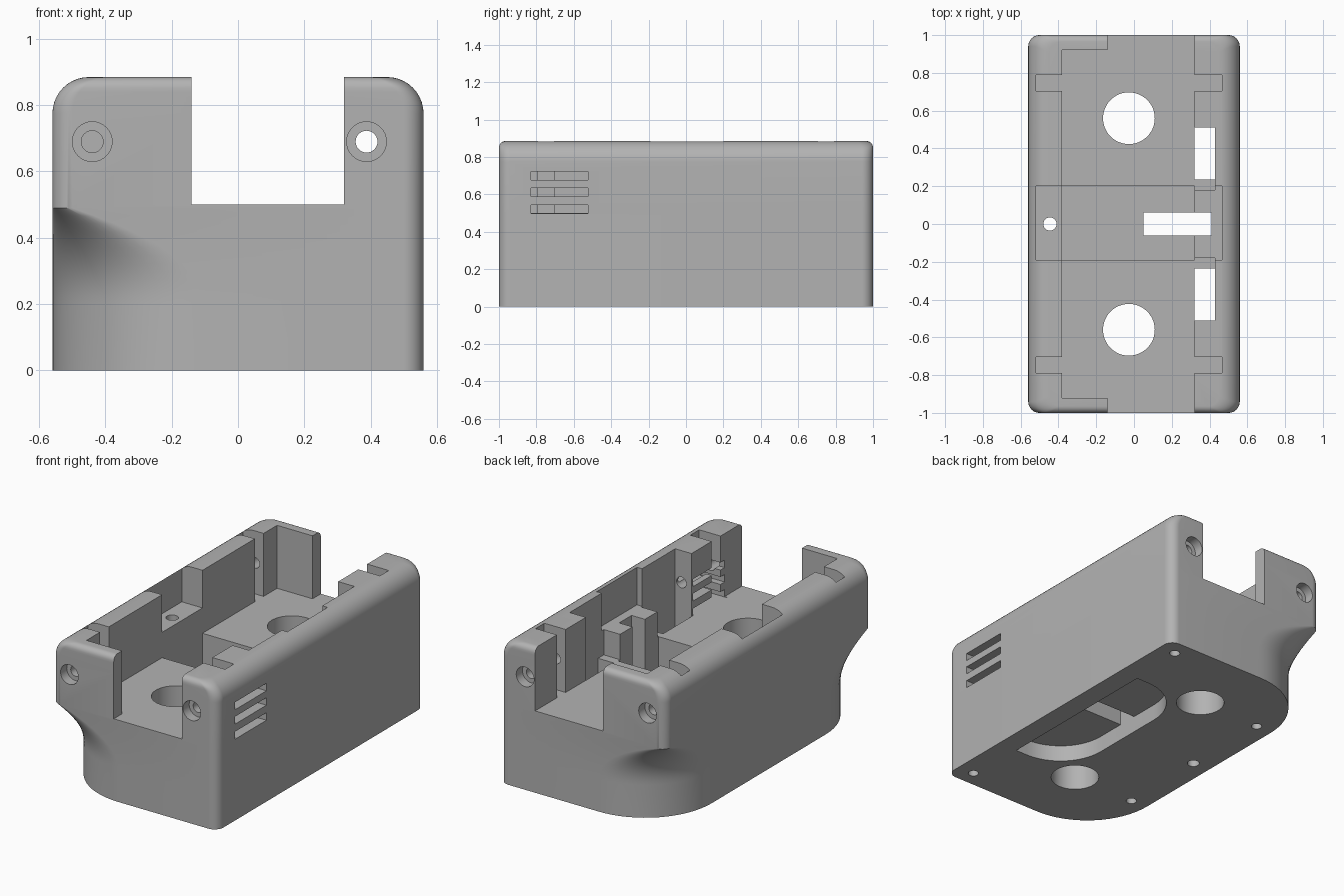
import bpy, bmesh, math
from mathutils import Matrix

if "Cube" in bpy.data.objects:
    bpy.data.objects.remove(bpy.data.objects["Cube"])

grey = bpy.data.materials.new("light grey plastic")
grey.diffuse_color = (0.45, 0.45, 0.45, 1)
grey.use_nodes = True
grey.node_tree.nodes["Principled BSDF"].inputs["Base Color"].default_value = grey.diffuse_color

HX, HY, TOP = 0.56, 1.0, 0.885
FLOOR = 0.50


def new_object(name, bm):
    bmesh.ops.recalc_face_normals(bm, faces=bm.faces)
    me = bpy.data.meshes.new(name)
    bm.to_mesh(me)
    bm.free()
    ob = bpy.data.objects.new(name, me)
    bpy.context.collection.objects.link(ob)
    me.materials.append(grey)
    return ob


def ring(z, left_r, ix=0.0, iy=0.0):
    """Rounded rectangle; the two left corners have their own radius."""
    pts = []
    n = 16
    for sx, sy, r, a0 in ((1, 1, 0.06, 0), (-1, 1, left_r, 90),
                          (-1, -1, left_r, 180), (1, -1, 0.06, 270)):
        cx, cy = sx * (HX - ix - r), sy * (HY - iy - r)
        for i in range(n + 1):
            a = math.radians(a0 + 90 * i / n)
            pts.append((cx + r * math.cos(a), cy + r * math.sin(a), z))
    return pts


# Body: narrow rounded foot, flared cove, square upper box, rounded top
rings = [ring(0, 0.45), ring(0.2, 0.45)]
for i in range(1, 13):
    t = i / 12
    rings.append(ring(0.2 + 0.29 * t, 0.45 - 0.39 * t ** 2.2))
for i in range(0, 11):
    a = math.radians(9 * i)
    z = TOP - 0.11 + 0.11 * math.sin(a)
    k = max(0.0, (z - (TOP - 0.035)) / 0.035)
    rings.append(ring(z, 0.06, 0.11 * (1 - math.cos(a)),
                      0.035 * (1 - math.sqrt(max(0, 1 - k * k)))))
bm = bmesh.new()
loops = [[bm.verts.new(p) for p in r] for r in rings]
for lo, hi in zip(loops, loops[1:]):
    for i in range(len(lo)):
        j = (i + 1) % len(lo)
        bm.faces.new((lo[i], lo[j], hi[j], hi[i]))
bm.faces.new(loops[0][::-1])
bm.faces.new(loops[-1])
body = new_object("housing", bm)

cutters = []


def cut_box(x0, x1, y0, y1, z0, z1):
    bm = bmesh.new()
    bmesh.ops.create_cube(bm, size=1)
    for v in bm.verts:
        v.co = ((x0 + x1) / 2 + v.co.x * (x1 - x0),
                (y0 + y1) / 2 + v.co.y * (y1 - y0),
                (z0 + z1) / 2 + v.co.z * (z1 - z0))
    cutters.append(new_object("cutter", bm))


def cut_cyl(x, y, z, r, length, axis="Z", seg=32):
    bm = bmesh.new()
    rot = Matrix.Rotation(math.pi / 2, 4, "X") if axis == "Y" else Matrix()
    bmesh.ops.create_cone(bm, cap_ends=True, segments=seg, radius1=r, radius2=r,
                          depth=length, matrix=Matrix.Translation((x, y, z)) @ rot)
    cutters.append(new_object("cutter", bm))


# Main cavity and the open channel through both ends
cut_box(-0.38, 0.32, -0.92, 0.92, FLOOR, 1.2)
cut_box(-0.14, 0.32, -1.2, 1.2, FLOOR, 1.2)
# Central pit, with shallow ledges in both side walls
cut_box(-0.38, 0.32, -0.19, 0.20, 0.2, 0.8)
cut_box(-0.52, 0.465, -0.19, 0.20, 0.655, 1.2)
# Slot through the pit floor and right ledge
cut_box(0.05, 0.41, -0.06, 0.06, 0.05, 1.2)

for s in (-1, 1):
    # Cross slots in the side walls
    ya, yb = sorted((s * 0.705, s * 0.79))
    cut_box(-0.52, 0.465, ya, yb, FLOOR, 1.2)
    # Right wall pockets, open to the underside
    ya, yb = sorted((s * 0.18, s * 0.51))
    cut_box(0.30, 0.43, ya, yb, FLOOR, 1.2)
    ya, yb = sorted((s * 0.235, s * 0.51))
    cut_box(0.32, 0.43, ya, yb, 0.05, 1.1)
    # Large round openings in the floor
    cut_cyl(-0.027, s * 0.56, 0.3, 0.137, 1.0, seg=48)
    # Counterbored end screws
    for x in (-0.44, 0.388):
        cut_cyl(x, s, 0.69, 0.06, 0.12, "Y")
    cut_cyl(-0.44, s * 0.9, 0.69, 0.033, 0.3, "Y")
    # Blind screw holes underneath
    cut_cyl(0.45, s * 0.9, 0, 0.03, 0.4, seg=24)
    cut_cyl(-0.45, s * 0.56, 0, 0.03, 0.4, seg=24)
# Long right screw passage and the left ledge hole
cut_cyl(0.388, 0, 0.69, 0.033, 2.4, "Y")
cut_cyl(-0.445, 0, 0.3, 0.035, 1.0, seg=24)

# Side vents
for z in (0.52, 0.612, 0.70):
    cut_box(0.30, 0.7, -0.83, -0.525, z - 0.023, z + 0.023)

# Recess underneath with two rounded inner corners
pts = [(0.43, -0.54), (0.43, 0.54)]
for sy, a0 in ((1, 90), (-1, 180)):
    for i in range(13):
        a = math.radians(a0 + 7.5 * i)
        pts.append((0.35 + 0.30 * math.cos(a), sy * 0.24 + 0.30 * math.sin(a)))
bm = bmesh.new()
f = bm.faces.new([bm.verts.new((x, y, -0.1)) for x, y in pts])
up = bmesh.ops.extrude_face_region(bm, geom=[f])["geom"]
bmesh.ops.translate(bm, vec=(0, 0, 0.2),
                    verts=[g for g in up if isinstance(g, bmesh.types.BMVert)])
cutters.append(new_object("cutter", bm))

# Cut everything out of the body
for c in cutters:
    m = body.modifiers.new("cut", "BOOLEAN")
    m.operation, m.solver, m.object = "DIFFERENCE", "EXACT", c
bpy.context.view_layer.update()
dg = bpy.context.evaluated_depsgraph_get()
body_mesh = bpy.data.meshes.new_from_object(body.evaluated_get(dg))
body.modifiers.clear()
body.data = body_mesh
for c in cutters:
    bpy.data.objects.remove(c)
body.data.materials.clear()
body.data.materials.append(grey)
for p in body.data.polygons:
    p.material_index = 0

bpy.context.view_layer.objects.active = body
body.select_set(True)
bpy.ops.object.shade_smooth_by_angle(angle=math.radians(30))
